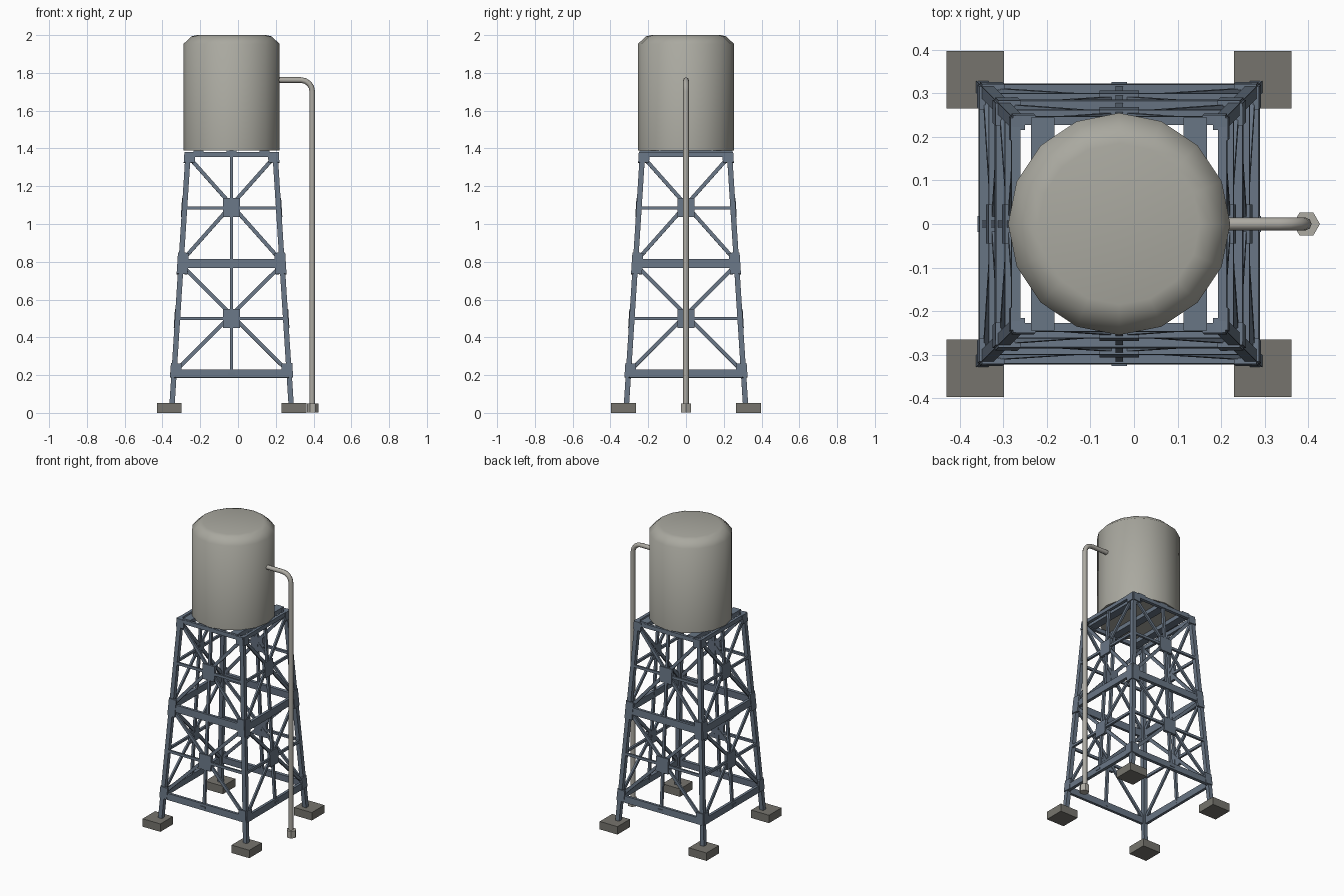
import bpy, bmesh, math
from mathutils import Matrix, Vector

if "Cube" in bpy.data.objects:
    bpy.data.objects.remove(bpy.data.objects["Cube"])

CX = -0.034  # tower axis


def material(name, rgb):
    m = bpy.data.materials.new(name)
    m.diffuse_color = (*rgb, 1)
    m.use_nodes = True
    m.node_tree.nodes["Principled BSDF"].inputs["Base Color"].default_value = m.diffuse_color
    return m


TANK = material("warm grey tank", (0.40, 0.395, 0.35))
STEEL = material("blue grey steel", (0.14, 0.18, 0.235))
CONCRETE = material("dark concrete", (0.18, 0.175, 0.155))
PIPE = material("light grey pipe", (0.42, 0.405, 0.365))


def finish(name, bm, mat, smooth=None):
    bmesh.ops.recalc_face_normals(bm, faces=bm.faces)
    me = bpy.data.meshes.new(name)
    bm.to_mesh(me)
    bm.free()
    ob = bpy.data.objects.new(name, me)
    bpy.context.collection.objects.link(ob)
    me.materials.append(mat)
    if smooth:
        bpy.ops.object.select_all(action='DESELECT')
        ob.select_set(True)
        bpy.context.view_layer.objects.active = ob
        bpy.ops.object.shade_smooth_by_angle(angle=math.radians(smooth))
    return ob


def box(bm, center, size):
    m = Matrix.Translation(center) @ Matrix.Diagonal((*size, 1))
    bmesh.ops.create_cube(bm, size=1, matrix=m)


def bar(bm, p, q, width, thick, normal):
    # box from p to q; thickness runs along the normal
    p, q = Vector(p), Vector(q)
    d = (q - p).normalized()
    side = d.cross(Vector(normal)).normalized()
    n = side.cross(d)
    rot = Matrix((side, n, d)).transposed().to_4x4()
    m = Matrix.Translation((p + q) / 2) @ rot @ Matrix.Diagonal((width, thick, (q - p).length, 1))
    bmesh.ops.create_cube(bm, size=1, matrix=m)


def rings(bm, loops):
    # skin a list of point loops and cap both ends
    vs = [[bm.verts.new(p) for p in loop] for loop in loops]
    n = len(vs[0])
    for a, b in zip(vs, vs[1:]):
        for i in range(n):
            bm.faces.new((a[i], a[(i + 1) % n], b[(i + 1) % n], b[i]))
    bm.faces.new(vs[0])
    bm.faces.new(vs[-1])


def half(z):  # leg centre distance from the axis at height z
    return 0.318 - 0.0639 * z


# concrete footings and leaning legs
for sx, a in ((-1, "left"), (1, "right")):
    for sy, b in ((-1, "front"), (1, "back")):
        bm = bmesh.new()
        box(bm, (CX + sx * 0.330, sy * 0.331, 0.0265), (0.132, 0.132, 0.053))
        finish(f"{b}_{a}_footing", bm, CONCRETE)
        bm = bmesh.new()
        bar(bm, (CX + sx * half(0.04), sy * half(0.04), 0.04),
            (CX + sx * half(1.38), sy * half(1.38), 1.38), 0.028, 0.028, (0, 1, 0))
        finish(f"{b}_{a}_leg", bm, STEEL)

# lattice bracing on the four sides
N = (0, -1, 0.0639)


def P(u, z, off):
    return (u, -half(z) - off, z)


for k, side in enumerate(("front", "right", "back", "left")):
    bm = bmesh.new()
    # wide and thin horizontal rails
    for z, w, t in ((0.207, 0.043, 0.02), (0.791, 0.047, 0.02), (1.367, 0.026, 0.02),
                    (0.5, 0.017, 0.014), (1.085, 0.017, 0.014)):
        bar(bm, P(-half(z), z, 0.007), P(half(z), z, 0.007), w, t, N)
    # centre upright with its lower clamp
    bar(bm, P(0, 0.2, 0.004), P(0, 1.38, 0.004), 0.017, 0.016, N)
    box(bm, P(0, 0.207, 0.010), (0.036, 0.022, 0.012))
    # crossed diagonals and centre plates
    for z0, z1, zc in ((0.215, 0.785, 0.5), (0.8, 1.36, 1.087)):
        for s in (-1, 1):
            bar(bm, P(s * half(z0), z0, 0.003), P(-s * half(z1), z1, 0.003), 0.02, 0.012, N)
        bar(bm, P(0, zc - 0.05, 0.008), P(0, zc + 0.05, 0.008), 0.09, 0.018, N)
    # corner gussets
    for z0, z1 in ((0.188, 0.262), (0.735, 0.848), (1.325, 1.38)):
        for s in (-1, 1):
            bar(bm, P(s * (half(z0) - 0.012), z0, 0.013),
                P(s * (half(z1) - 0.012), z1, 0.013), 0.052, 0.014, N)
    bmesh.ops.transform(bm, verts=bm.verts,
                        matrix=Matrix.Translation((CX, 0, 0)) @ Matrix.Rotation(k * math.pi / 2, 4, 'Z'))
    finish(f"{side}_bracing", bm, STEEL)

# platform beams under the tank
for i, x in enumerate((-0.175, 0, 0.175)):
    bm = bmesh.new()
    box(bm, (CX + x, 0, 1.375), (0.054, 0.49, 0.03))
    finish(f"platform_beam_{i + 1}", bm, STEEL)

# sixteen-sided tank with softened shoulder
bm = bmesh.new()
rings(bm, [[(CX + r * math.cos(i * math.pi / 8), r * math.sin(i * math.pi / 8), z) for i in range(16)]
           for r, z in ((0.255, 1.388), (0.255, 1.953), (0.212, 1.993), (0.185, 2.0))])
finish("tank", bm, TANK, 50)

# overflow pipe with elbow
PX, PZ, R = 0.393, 1.762, 0.06
path = [((0.19, PZ), math.pi / 2)]
for i in range(5):
    a = math.pi / 2 * (1 - i / 4)
    path.append(((PX - R + R * math.cos(a), PZ - R + R * math.sin(a)), a))
path.append(((PX, 0.02), 0))
bm = bmesh.new()
rings(bm, [[(x + 0.015 * math.cos(t) * math.cos(a), 0.015 * math.sin(t),
             z + 0.015 * math.cos(t) * math.sin(a)) for t in (j * math.pi / 4 for j in range(8))]
           for (x, z), a in path])
finish("overflow_pipe", bm, PIPE, 50)

# hexagonal pipe foot
bm = bmesh.new()
rings(bm, [[(0.396 + 0.031 * math.cos(i * math.pi / 3), 0.031 * math.sin(i * math.pi / 3), z)
            for i in range(6)] for z in (0.003, 0.05)])
finish("pipe_foot", bm, PIPE)
